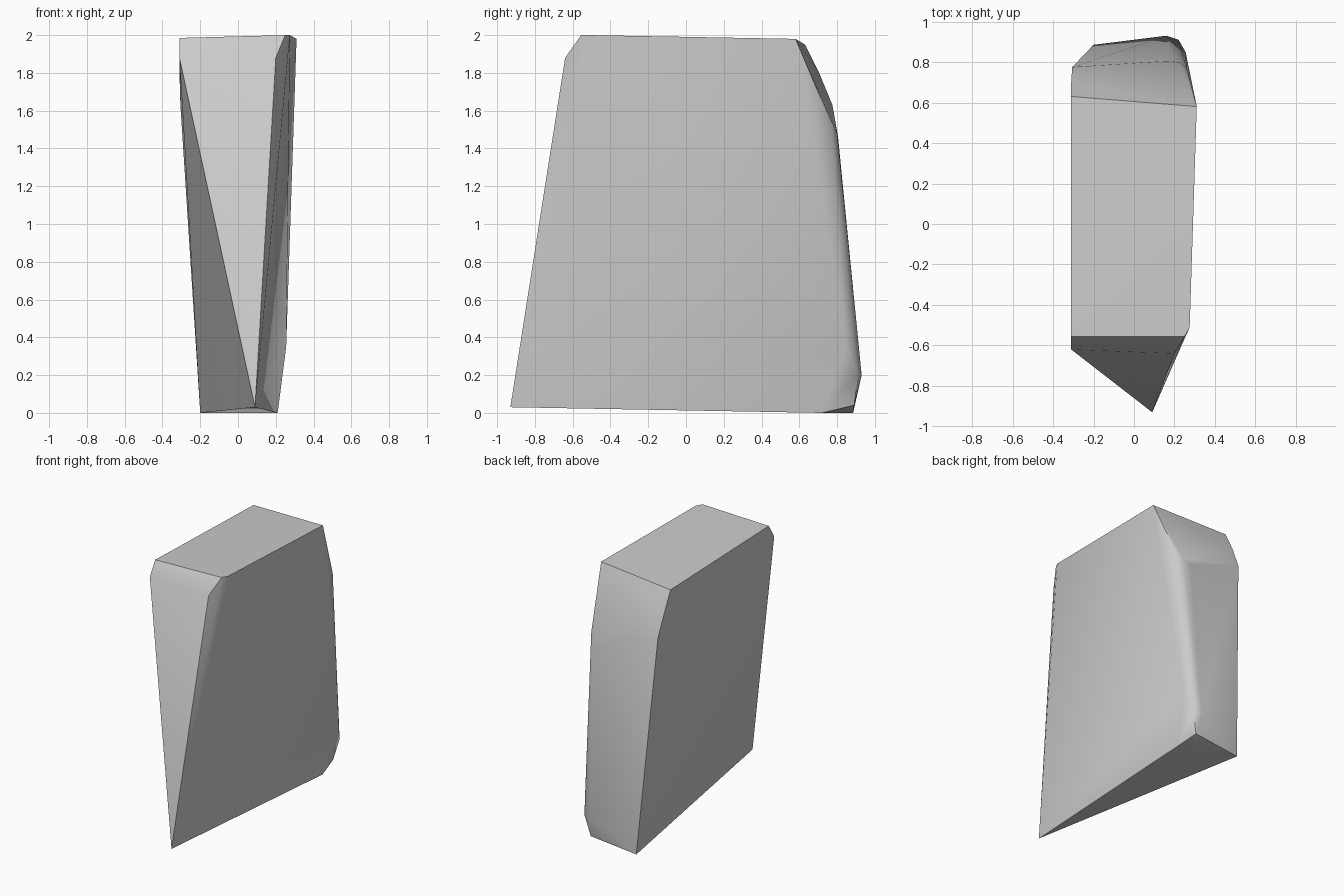
import bpy
import bmesh
import math
from mathutils import Vector

# Start without the default cube
default_cube = bpy.data.objects.get("Cube")
if default_cube:
    bpy.data.objects.remove(default_cube, do_unlink=True)


def make_material(name, grey):
    """Flat grey material shown alike in the viewport and a render."""
    material = bpy.data.materials.new(name)
    material.use_nodes = True
    colour = (grey, grey, grey, 1)
    material.diffuse_color = colour
    shader = material.node_tree.nodes["Principled BSDF"]
    shader.inputs["Base Color"].default_value = colour
    return material


def make_hull(name, corner_groups, material):
    """Wrap a faceted stone skin around groups of corner points."""
    mesh = bpy.data.meshes.new(name)
    bm = bmesh.new()
    for group in corner_groups:
        for corner in group:
            bm.verts.new(Vector(corner))
    result = bmesh.ops.convex_hull(bm, input=list(bm.verts))
    unused = {item for item in result["geom_interior"] + result["geom_unused"]
              if isinstance(item, bmesh.types.BMVert)}
    bmesh.ops.delete(bm, geom=list(unused), context="VERTS")
    bmesh.ops.dissolve_limit(bm, angle_limit=math.radians(1),
                             verts=list(bm.verts), edges=list(bm.edges))
    bmesh.ops.recalc_face_normals(bm, faces=list(bm.faces))
    bm.to_mesh(mesh)
    bm.free()
    mesh.materials.append(material)

    stone = bpy.data.objects.new(name, mesh)
    bpy.context.collection.objects.link(stone)
    bpy.ops.object.select_all(action="DESELECT")
    stone.select_set(True)
    bpy.context.view_layer.objects.active = stone
    bpy.ops.object.shade_smooth_by_angle(angle=math.radians(30))
    return stone


# Flat top with its front bevel and clipped corner
crown = [(-.31, -.555, 1.985), (.25, -.555, 2), (.275, -.51, 2),
         (.31, .58, 1.98), (-.31, .63, 1.95)]
brow = [(-.31, -.62, 1.88), (.2, -.64, 1.88)]

# Pointed front toe and the underside
foot = [(.09, -.93, .03), (.21, .72, 0), (.18, .89, .04), (-.2, .885, 0)]

# Sloping shoulder and rounded rear edge
shoulder = [(-.31, .705, 1.8), (-.305, .775, 1.63),
            (.16, .805, 1.46), (.22, .8, 1.48), (.26, .77, 1.53)]
heel = [(.16, .93, .2), (.22, .91, .2), (.255, .85, .35)]

stone_grey = make_material("stone grey", .6)
make_hull("standing_stone", [crown, brow, foot, shoulder, heel], stone_grey)
